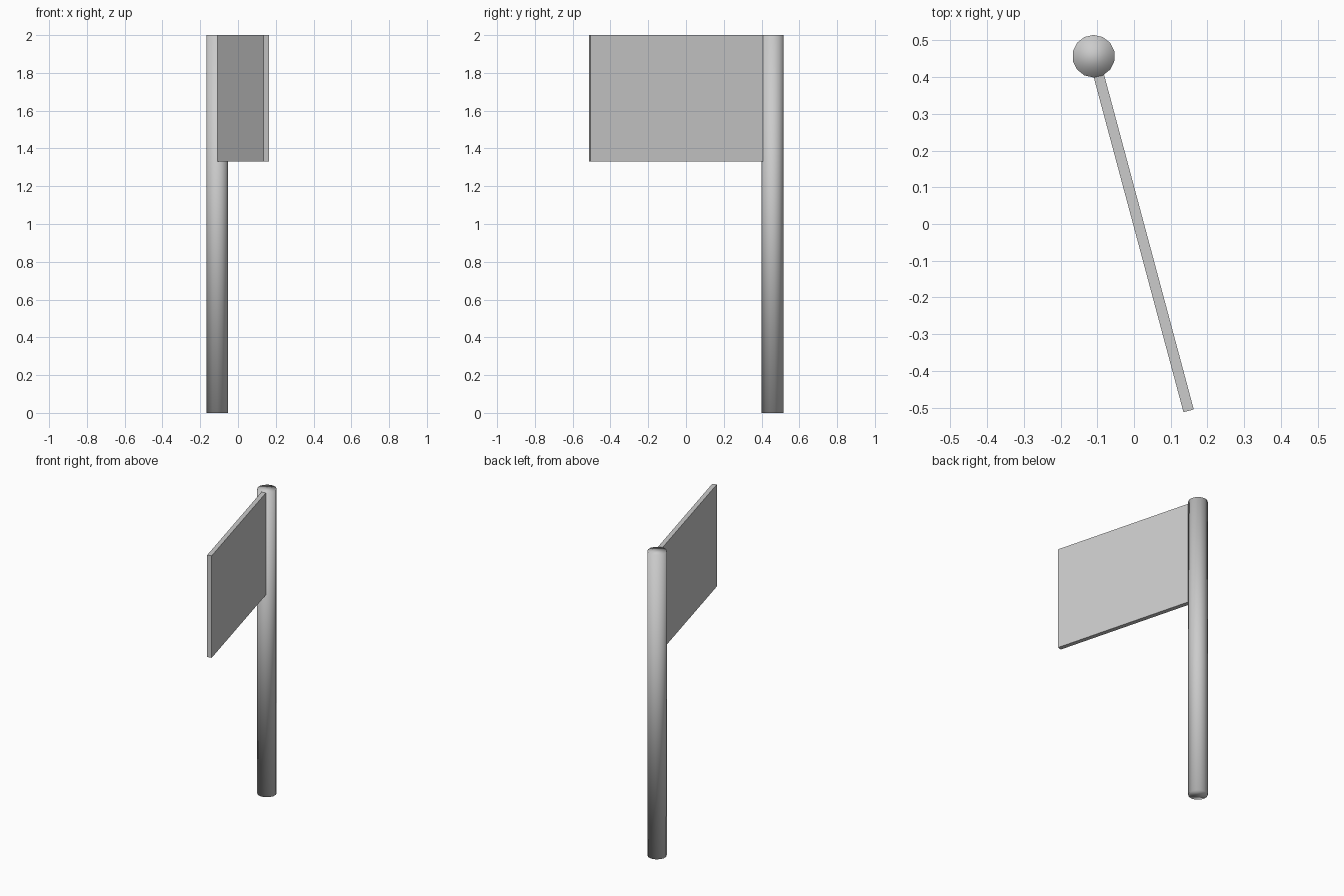
import bpy
from math import radians
from mathutils import Vector, Matrix

if "Cube" in bpy.data.objects:
    bpy.data.objects.remove(bpy.data.objects["Cube"])

POLE = Vector((-0.11, 0.457, 0.0))   # pole axis
TURN = Matrix.Rotation(radians(15), 4, 'Z')

# pole: low-poly cylinder, smooth over the caps too
bpy.ops.mesh.primitive_cylinder_add(vertices=14, radius=0.058, depth=2.0,
                                    location=POLE + Vector((0, 0, 1.0)))
pole = bpy.context.object
pole.name = "pole"
bpy.ops.object.shade_smooth()

# flag: thin flat panel reaching from inside the pole
start, end, thick, low, high = 0.04, 1.0, 0.029, 1.33, 2.0
centre = POLE + TURN @ Vector((0, -(start + end) / 2, (low + high) / 2))
bpy.ops.mesh.primitive_cube_add(size=1, location=centre, rotation=(0, 0, radians(15)))
flag = bpy.context.object
flag.name = "flag_panel"
flag.scale = (thick, end - start, high - low)
bpy.ops.object.transform_apply(location=False, rotation=False, scale=True)
